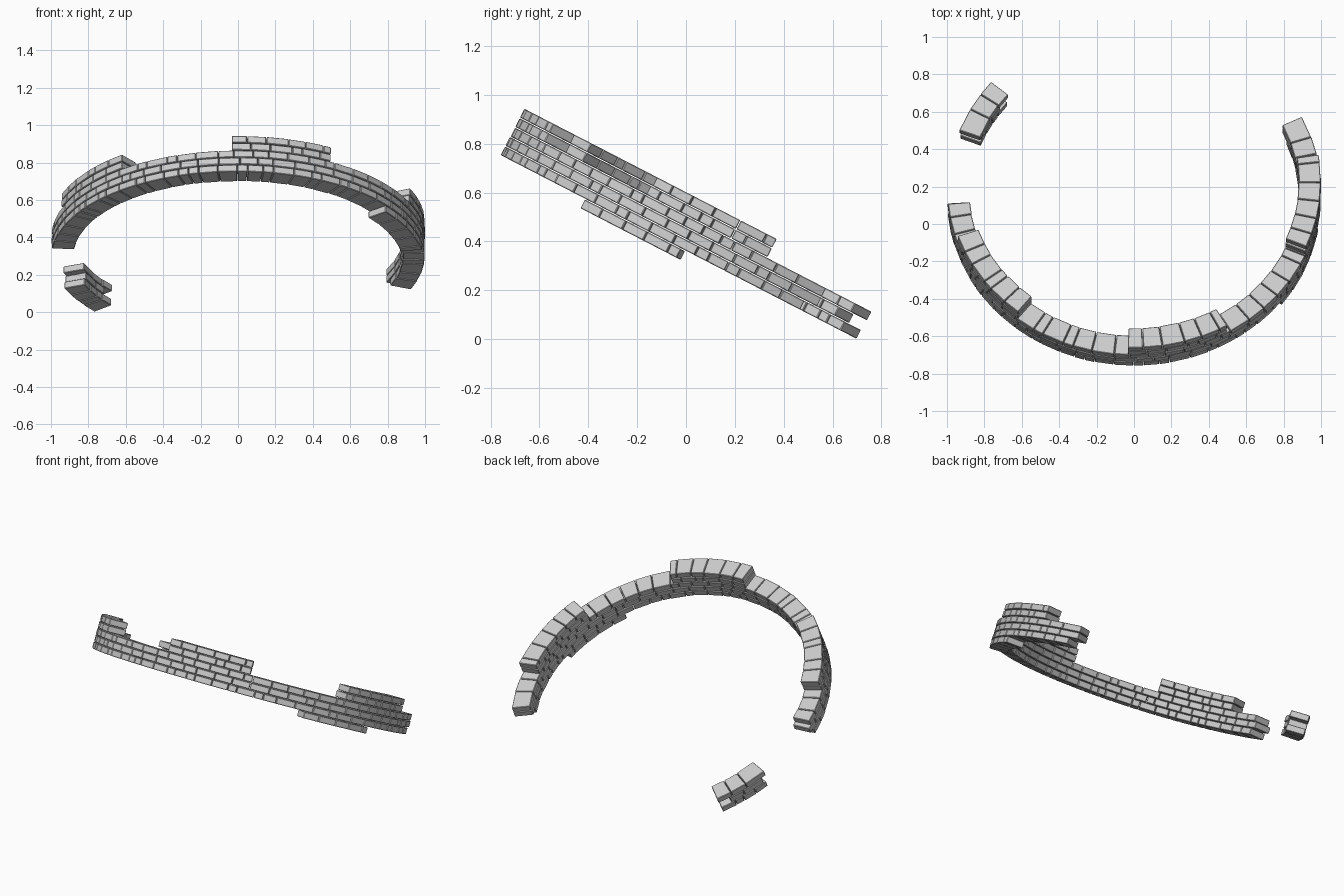
import bpy, bmesh, math, random
from mathutils import Matrix, Vector

if "Cube" in bpy.data.objects:
    bpy.data.objects.remove(bpy.data.objects["Cube"])

random.seed(7)
TILT = math.radians(27.3)
R_OUT, R_IN = 1.0, 0.88
COURSE = 0.0433      # height of one brick course
GAP = 0.0035         # joint width between bricks
PLACE = Matrix.Translation((0, 0.128, 0.294)) @ Matrix.Rotation(-TILT, 4, 'X')


def add_brick(bm, a0, a1, h0, h1):
    """One wedge-shaped brick between two angles and two heights."""
    out = R_OUT - random.uniform(0, 0.003)
    inn = R_IN + random.uniform(0, 0.003)
    v = []
    for h in (h0, h1):
        for r, a in ((inn, a0), (out, a0), (out, a1), (inn, a1)):
            g = GAP / 2 / r * (1 if a == a0 else -1)
            v.append(bm.verts.new(Vector((r * math.cos(a + g), r * math.sin(a + g), h))))
    bm.faces.new((v[3], v[2], v[1], v[0]))
    bm.faces.new(v[4:])
    for i in range(4):
        j = (i + 1) % 4
        bm.faces.new((v[i], v[j], v[j + 4], v[i + 4]))


def split_course(start, end):
    """Joint angles (degrees) of a course with uneven brick lengths."""
    cuts, a = [start], start
    while end - a > 8.5:
        a += random.choice((3.2, 4.8, 5.5, 6.0, 6.5, 7.0))
        if end - a < 2.5:
            a = end - 3
        cuts.append(a)
    return cuts + [end]


def brick_part(name, courses):
    """courses: (course index, start degrees, end degrees)."""
    bm = bmesh.new()
    for k, start, end in courses:
        cuts = split_course(start, end)
        for a0, a1 in zip(cuts, cuts[1:]):
            add_brick(bm, math.radians(a0), math.radians(a1),
                      k * COURSE + GAP / 2, (k + 1) * COURSE - GAP / 2)
    bmesh.ops.bevel(bm, geom=bm.edges[:], offset=0.003, segments=1, affect='EDGES')
    bmesh.ops.recalc_face_normals(bm, faces=bm.faces[:])
    bm.transform(PLACE)
    mesh = bpy.data.meshes.new(name)
    bm.to_mesh(mesh)
    bm.free()
    obj = bpy.data.objects.new(name, mesh)
    bpy.context.collection.objects.link(obj)
    return obj


# Main arc, three courses with a ragged end on both sides
brick_part("main_brick_arc", [(0, 185.5, 382.5), (1, 183.5, 386), (2, 185, 386)])

# Raised two-course sections on top of the arc
brick_part("raised_section_left", [(3, 199, 231.7), (4, 199, 231.7)])
brick_part("raised_section_front", [(3, 268, 300), (4, 268, 300)])
brick_part("raised_section_right", [(3, 336.5, 369.5), (4, 337, 369.5)])

# Single course hanging below the right side
brick_part("hanging_course", [(-1, 322.2, 350.5)])

# Detached piece at the back left, middle course set back
brick_part("loose_fragment", [(0, 140, 158.5), (1, 144, 157.5), (2, 139.7, 159.3)])
